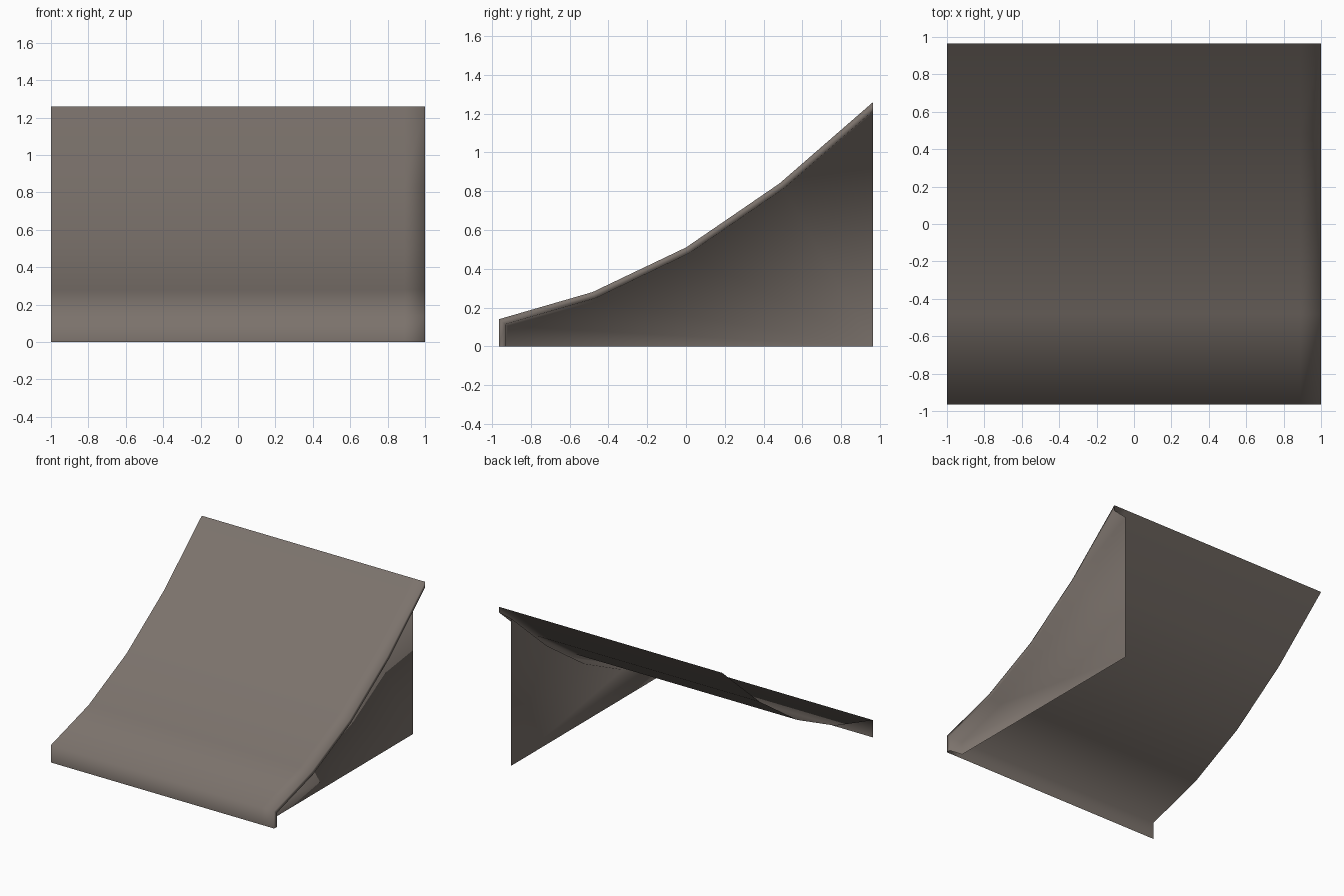
import bpy, bmesh

if "Cube" in bpy.data.objects:
    bpy.data.objects.remove(bpy.data.objects["Cube"])

# Single weathered brown-grey colour
mat = bpy.data.materials.new("warm grey")
mat.diffuse_color = (0.20, 0.17, 0.15, 1)
mat.use_nodes = True
mat.node_tree.nodes["Principled BSDF"].inputs["Base Color"].default_value = mat.diffuse_color

# Ramp side profile (y, z): front lip, then rising curve
profile = [(-0.965, 0), (-0.965, 0.14), (-0.482, 0.28), (0, 0.51), (0.482, 0.84), (0.965, 1.26)]
# Inward direction at each profile point for a unit of thickness
inward = [(1, 0), (1, -0.75), (0.37, -0.95), (0.5, -0.87), (0.61, -0.79), (0, -1.32)]
# Cross-section (x, thickness): deck, rolled-down rim, return flange
section = [(-1, 0), (0.89, 0), (1, 0), (1, 0.034), (0.893, 0.048)]

bm = bmesh.new()
rows = [[bm.verts.new((x, y + dy * t, z + dz * t)) for (y, z), (dy, dz) in zip(profile, inward)]
        for x, t in section]
for a, b in zip(rows, rows[1:]):
    for i in range(len(profile) - 1):
        bm.faces.new((a[i], b[i], b[i + 1], a[i + 1]))

# Side panel below the flange
corner = bm.verts.new((0.893, 0.965, 0))
bm.faces.new([rows[-1][0], corner] + rows[-1][:0:-1])

for f in bm.faces:
    f.smooth = True
me = bpy.data.meshes.new("ramp")
bm.to_mesh(me)
bm.free()
me.materials.append(mat)
bpy.context.collection.objects.link(bpy.data.objects.new("ramp_deck_and_side", me))
